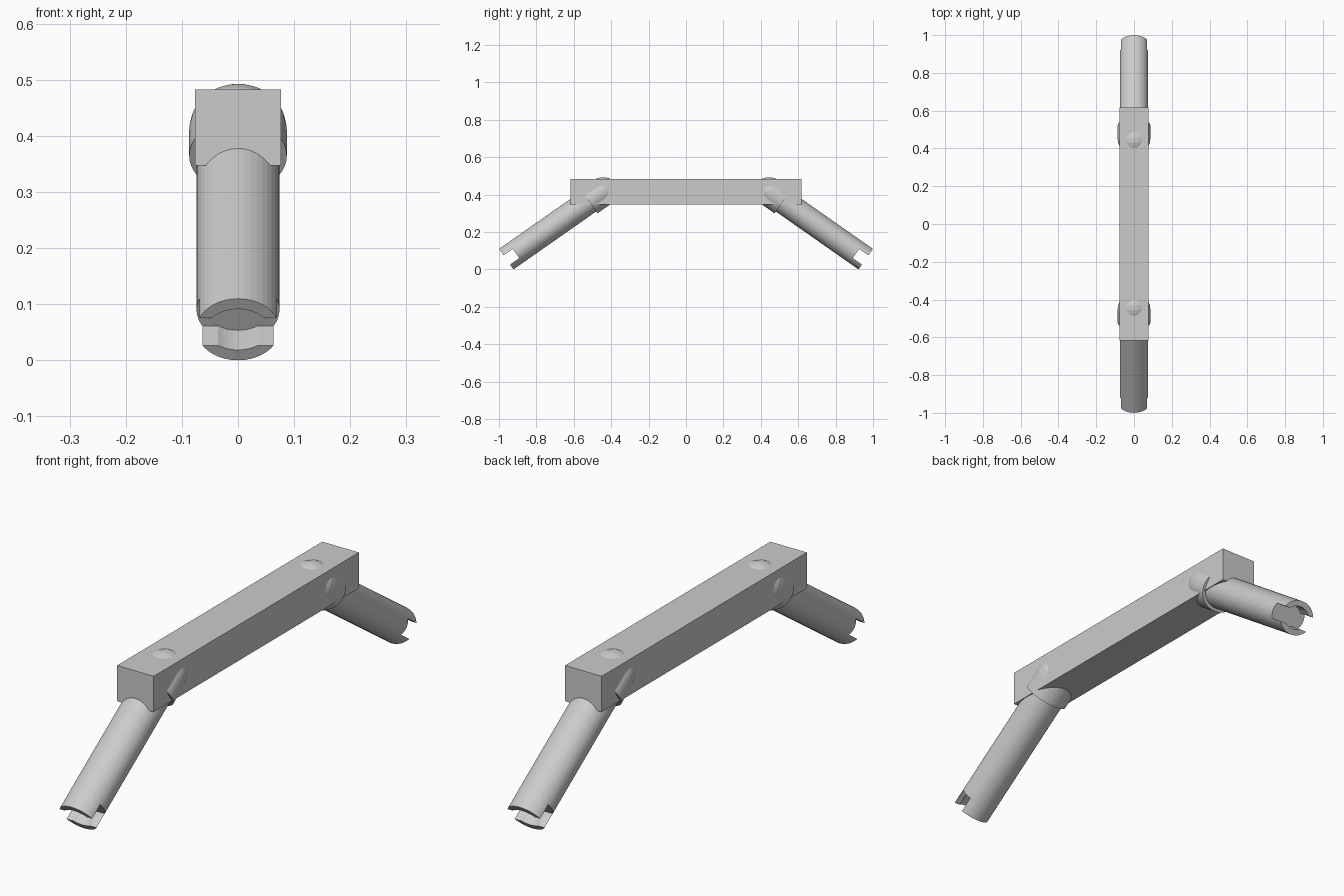
import bpy, bmesh
from math import cos, sin, pi, radians
from mathutils import Vector

if "Cube" in bpy.data.objects:
    bpy.data.objects.remove(bpy.data.objects["Cube"])

SIDES = 40
A = radians(35)
TIP = Vector((0, -0.961, 0.055))             # centre of the lower leg end
AXIS = Vector((0, cos(A), sin(A)))           # from tip up into the bar
UP = Vector((0, -sin(A), cos(A)))            # across the leg


def place(x, t, v):
    return TIP + AXIS * t + UP * v + Vector((x, 0, 0))


def finish(name, bm):
    bmesh.ops.recalc_face_normals(bm, faces=bm.faces)
    me = bpy.data.meshes.new(name)
    bm.to_mesh(me)
    bm.free()
    ob = bpy.data.objects.new(name, me)
    bpy.context.collection.objects.link(ob)
    return ob


def box(name, lo, hi, fn=lambda x, y, z: Vector((x, y, z))):
    bm = bmesh.new()
    bmesh.ops.create_cube(bm, size=1)
    for v in bm.verts:
        v.co = fn(*[l + (h - l) * (c + 0.5) for l, h, c in zip(lo, hi, v.co)])
    return finish(name, bm)


def lathe(name, profile):
    """Closed elliptical turning along the leg axis: (t, x radius, v radius)."""
    bm = bmesh.new()
    rings = [[bm.verts.new(place(rx * cos(2 * pi * i / SIDES), t, rv * sin(2 * pi * i / SIDES)))
              for i in range(SIDES)] for t, rx, rv in profile]
    for a, b in zip(rings, rings[1:]):
        for i in range(SIDES):
            j = (i + 1) % SIDES
            bm.faces.new((a[i], a[j], b[j], b[i]))
    bm.faces.new(rings[0])
    bm.faces.new(rings[-1])
    return finish(name, bm)


def mirror_y(ob):
    m = ob.modifiers.new("mirror", 'MIRROR')
    m.use_axis = (False, True, False)
    m.use_clip = False


# main square bar
box("bar", (-0.077, -0.617, 0.347), (0.077, 0.617, 0.483))

# legs with a recessed, slotted end
legs = lathe("legs", [(0.061, 0.056, 0.0445), (0, 0.056, 0.0445),
                      (0, 0.074, 0.067), (0.56, 0.074, 0.067)])
cutter = box("slot_cutter", (-0.1, -0.05, -0.035), (0.1, 0.0605, 0.025), place)
cutter.hide_render = True
cutter.hide_viewport = True
cutter.display_type = 'WIRE'
cut = legs.modifiers.new("slots", 'BOOLEAN')
cut.operation = 'DIFFERENCE'
cut.solver = 'EXACT'
cut.object = cutter
mirror_y(legs)

# flanged collars with a domed inner end
dome = [(0.62 + 0.09 * sin(a), 0.087 * cos(a), 0.079 * cos(a))
        for a in (radians(d) for d in (0, 15, 30, 45, 60, 75, 86))]
mirror_y(lathe("collars", [(0.54, 0.087, 0.079)] + dome))
